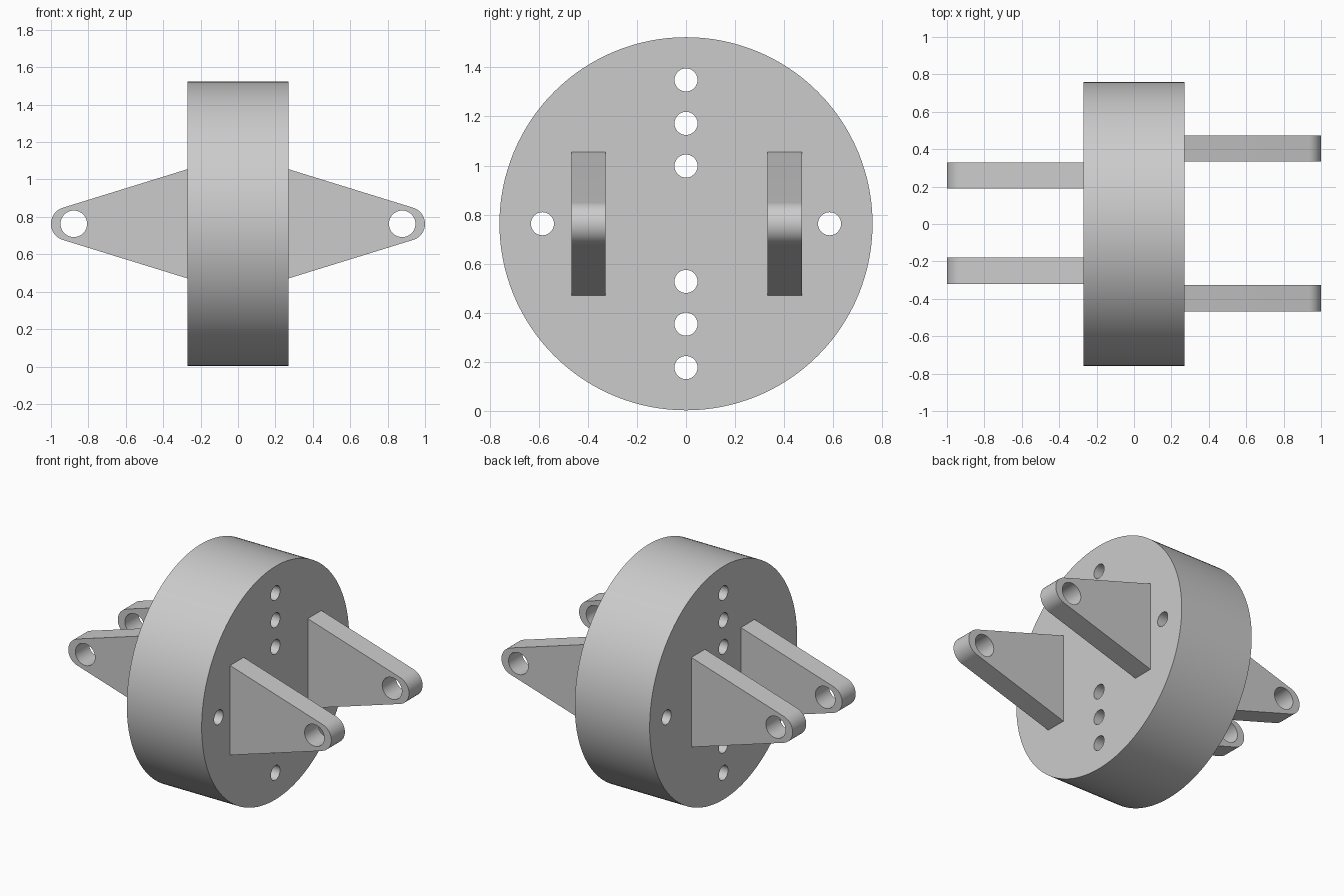
import bpy, bmesh
from math import pi, sin, cos, radians, atan2
from mathutils import Matrix, Vector

if "Cube" in bpy.data.objects:
    bpy.data.objects.remove(bpy.data.objects["Cube"])

ZC = 0.763        # height of the hub axis
RADIUS = 0.76
HALF = 0.27       # half thickness of the hub

grey = bpy.data.materials.new("light_grey")
grey.use_nodes = True
grey.diffuse_color = (0.6, 0.6, 0.6, 1)
grey.node_tree.nodes["Principled BSDF"].inputs["Base Color"].default_value = (0.6, 0.6, 0.6, 1)


def make_object(name, bm):
    bmesh.ops.recalc_face_normals(bm, faces=bm.faces)
    mesh = bpy.data.meshes.new(name)
    bm.to_mesh(mesh)
    bm.free()
    mesh.materials.append(grey)
    obj = bpy.data.objects.new(name, mesh)
    bpy.context.collection.objects.link(obj)
    return obj


def add_cylinder(bm, centre, radius, length, axis, segments):
    turn = Vector((0, 0, 1)).rotation_difference(Vector(axis)).to_matrix().to_4x4()
    bmesh.ops.create_cone(bm, cap_ends=True, segments=segments, radius1=radius,
                          radius2=radius, depth=length,
                          matrix=Matrix.Translation(centre) @ turn)


def drill(obj, centres, radius, length, axis):
    bm = bmesh.new()
    for c in centres:
        add_cylinder(bm, c, radius, length, axis, 40)
    cutter = make_object(obj.name + "_cutter", bm)
    cutter.hide_render = True
    mod = obj.modifiers.new("holes", "BOOLEAN")
    mod.operation = "DIFFERENCE"
    mod.solver = "EXACT"
    mod.object = cutter
    bpy.ops.object.select_all(action="DESELECT")
    bpy.context.view_layer.objects.active = obj
    obj.select_set(True)
    bpy.ops.object.modifier_apply(modifier=mod.name)
    bpy.data.objects.remove(cutter)
    bpy.ops.object.shade_smooth_by_angle(angle=radians(30))


# Hub disc with a row of vertical holes and one hole on each side
bm = bmesh.new()
add_cylinder(bm, (0, 0, ZC), RADIUS, 2 * HALF, (1, 0, 0), 128)
hub = make_object("hub_disc", bm)
holes = [(0, 0, ZC + s * d) for s in (-1, 1) for d in (0.235, 0.409, 0.586)]
holes += [(0, s * 0.585, ZC) for s in (-1, 1)]
drill(hub, holes, 0.047, 1, (1, 0, 0))


# Tapered lug with a rounded tip and a pin hole
def make_lug(name, side, y):
    root, tip, r = 0.292, 0.91, 0.09
    lean = atan2(0.954, 0.3)          # angle where the taper meets the tip arc
    outline = [(HALF, root)]
    for i in range(25):
        a = lean - 2 * lean * i / 24
        outline.append((tip + r * cos(a), r * sin(a)))
    outline.append((HALF, -root))
    bm = bmesh.new()
    face = bm.faces.new([bm.verts.new((side * x, y - 0.07, ZC + z)) for x, z in outline])
    ext = bmesh.ops.extrude_face_region(bm, geom=[face])
    verts = [v for v in ext["geom"] if isinstance(v, bmesh.types.BMVert)]
    bmesh.ops.translate(bm, verts=verts, vec=(0, 0.14, 0))
    lug = make_object(name, bm)
    drill(lug, [(side * 0.878, y, ZC)], 0.071, 0.4, (0, 1, 0))


make_lug("left_front_lug", 1, -0.397)
make_lug("left_back_lug", 1, 0.403)
make_lug("right_front_lug", -1, -0.25)
make_lug("right_back_lug", -1, 0.26)
